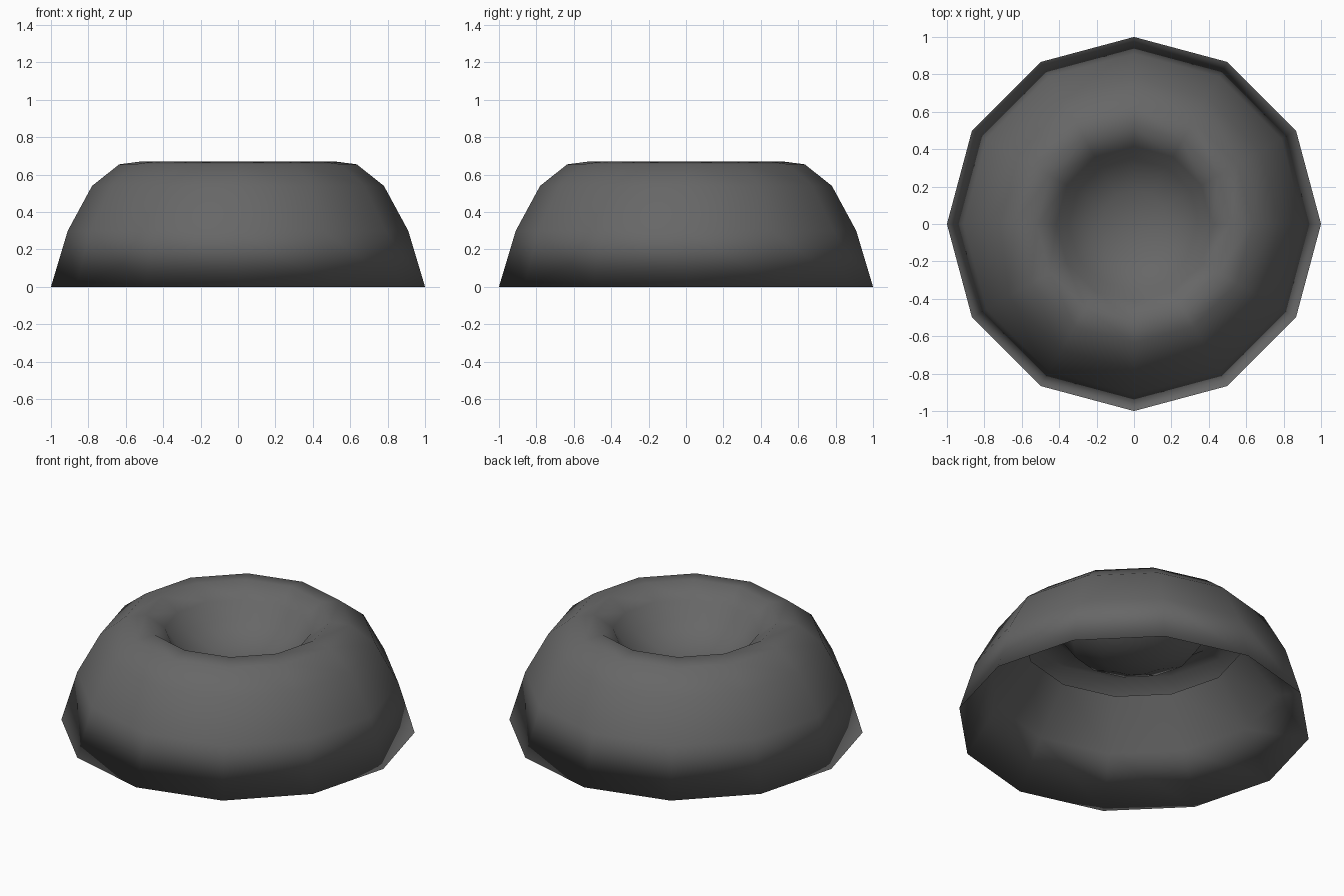
import bpy, bmesh
from math import cos, sin, tau

if "Cube" in bpy.data.objects:
    bpy.data.objects.remove(bpy.data.objects["Cube"])

SIDES = 12

# Half profile (radius, height): bowl floor, lip, outer wall, rim, inner lining
PROFILE = [(0, 0.395), (0.18, 0.42), (0.35, 0.50), (0.415, 0.595), (0.52, 0.67),
           (0.635, 0.655), (0.78, 0.54), (0.91, 0.30), (1.0, 0.0),
           (0.82, 0.27), (0.62, 0.53)]


def lathe(name, profile, sides):
    bm = bmesh.new()
    rings = []
    for r, z in profile:
        if r == 0:
            rings.append([bm.verts.new((0, 0, z))] * sides)
        else:
            rings.append([bm.verts.new((r * cos(tau * i / sides), r * sin(tau * i / sides), z))
                          for i in range(sides)])
    for a, b in zip(rings, rings[1:]):
        for i in range(sides):
            j = (i + 1) % sides
            loop = list(dict.fromkeys((a[i], b[i], b[j], a[j])))
            bm.faces.new(loop).smooth = True
    mesh = bpy.data.meshes.new(name)
    bm.to_mesh(mesh)
    bm.free()
    obj = bpy.data.objects.new(name, mesh)
    bpy.context.collection.objects.link(obj)
    return obj


# Twelve-sided dimpled shell with a folded-in lining
shell = lathe("dimpled_shell", PROFILE, SIDES)

# Dark grey
dark = bpy.data.materials.new("dark_grey")
dark.diffuse_color = (0.135, 0.135, 0.135, 1)
dark.use_nodes = True
dark.node_tree.nodes["Principled BSDF"].inputs["Base Color"].default_value = dark.diffuse_color
shell.data.materials.append(dark)
